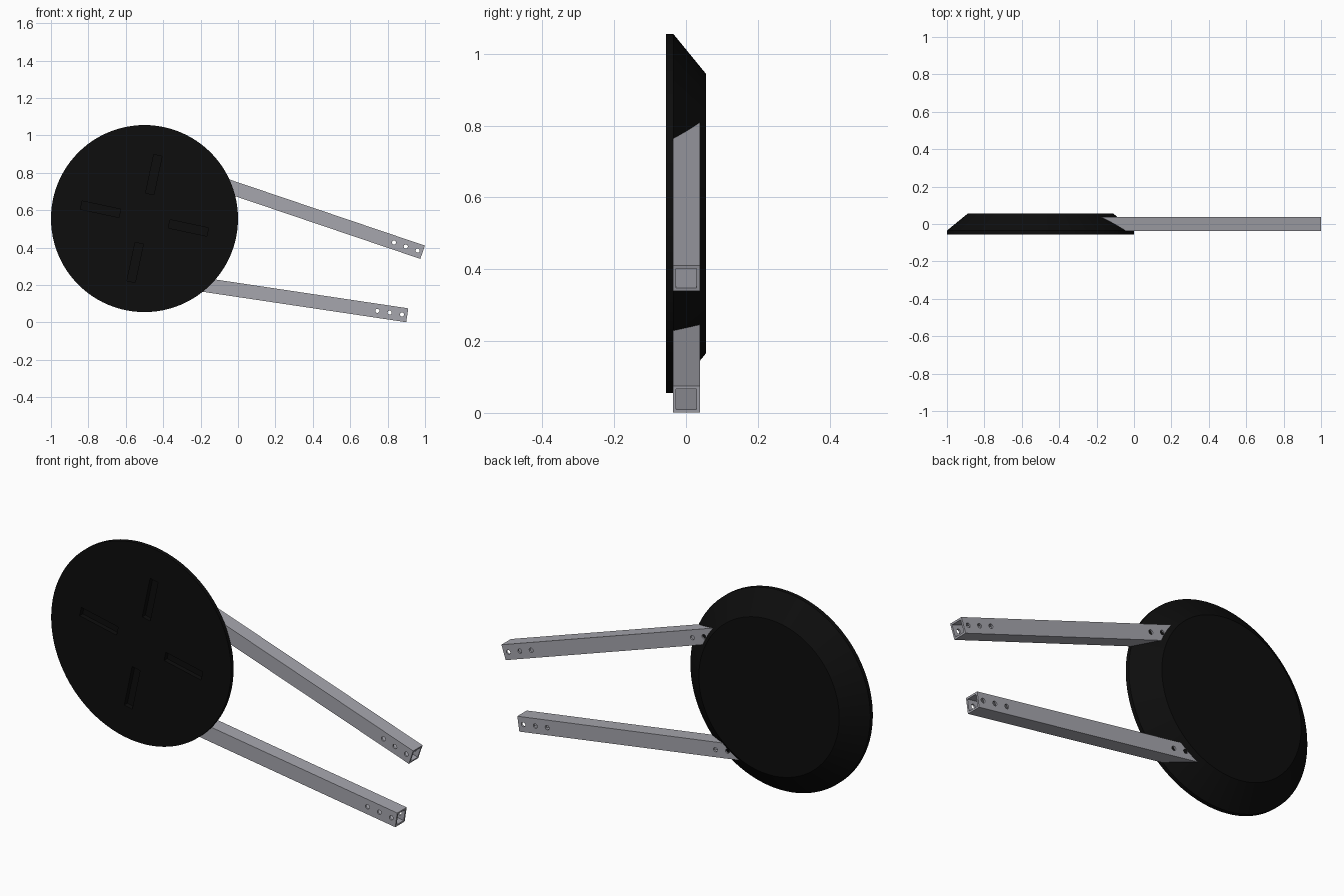
import bpy
import bmesh
from math import cos, sin, radians, pi
from mathutils import Matrix, Vector

cube = bpy.data.objects.get("Cube")
if cube:
    bpy.data.objects.remove(cube, do_unlink=True)


def material(name, color, roughness):
    mat = bpy.data.materials.new(name)
    mat.use_nodes = True
    mat.diffuse_color = color
    node = mat.node_tree.nodes["Principled BSDF"]
    node.inputs["Base Color"].default_value = color
    node.inputs["Roughness"].default_value = roughness
    return mat


BLACK = material("black plastic", (0.004, 0.004, 0.004, 1), 0.6)
GREY = material("grey metal", (0.38, 0.38, 0.42, 1), 0.5)


def new_object(name, bm, mat=None):
    mesh = bpy.data.meshes.new(name)
    bmesh.ops.recalc_face_normals(bm, faces=bm.faces)
    bm.to_mesh(mesh)
    bm.free()
    obj = bpy.data.objects.new(name, mesh)
    bpy.context.collection.objects.link(obj)
    if mat:
        mesh.materials.append(mat)
    return obj


def add_box(bm, size, matrix):
    bmesh.ops.create_cube(bm, size=1, matrix=matrix @ Matrix.Diagonal((*size, 1)))


def cut(obj, bm):
    """Subtract the shapes in bm from obj, then discard the cutter."""
    cutter = new_object("cutter", bm)
    cutter.hide_render = True
    mod = obj.modifiers.new("cut", "BOOLEAN")
    mod.operation = "DIFFERENCE"
    mod.solver = "EXACT"
    mod.object = cutter
    select(obj)
    bpy.ops.object.modifier_apply(modifier=mod.name)
    bpy.data.objects.remove(cutter, do_unlink=True)


def select(obj):
    bpy.ops.object.select_all(action="DESELECT")
    obj.select_set(True)
    bpy.context.view_layer.objects.active = obj


def smooth(obj):
    select(obj)
    bpy.ops.object.shade_smooth_by_angle(angle=radians(30))


# Round plate: a turned profile with a thin rim and a wide chamfer at the back
CENTER = Vector((-0.5, 0, 0.555))
bm = bmesh.new()
profile = [(0, -0.055), (0.5, -0.055), (0.5, -0.035), (0.39, 0.055), (0, 0.055)]
verts = [bm.verts.new((r, y, 0)) for r, y in profile]
edges = [bm.edges.new(pair) for pair in zip(verts, verts[1:])]
bmesh.ops.spin(bm, geom=verts + edges, cent=(0, 0, 0), axis=(0, 1, 0),
               angle=2 * pi, steps=96, use_duplicate=False)
bmesh.ops.remove_doubles(bm, verts=bm.verts, dist=0.0001)
bmesh.ops.translate(bm, verts=bm.verts, vec=CENTER)
disc = new_object("round_plate", bm, BLACK)

# Four shallow radial slots in the front of the plate
bm = bmesh.new()
for i in range(4):
    a = radians(78 + 90 * i)
    place = CENTER + Vector((0.24 * cos(a), -0.055, 0.24 * sin(a)))
    add_box(bm, (0.21, 0.05, 0.045),
            Matrix.Translation(place) @ Matrix.Rotation(-a, 4, "Y"))
cut(disc, bm)
smooth(disc)

# Square tubes, hollow and drilled with three holes at each end
WIDTH, WALL, LENGTH = 0.075, 0.009, 1.27


def tube(name, end_x, end_z, slope):
    bm = bmesh.new()
    middle = Matrix.Translation((-LENGTH / 2, 0, 0))
    add_box(bm, (LENGTH, WIDTH, WIDTH), middle)
    obj = new_object(name, bm, GREY)

    bm = bmesh.new()
    inner = WIDTH - 2 * WALL
    add_box(bm, (LENGTH + 0.1, inner, inner), middle)
    cut(obj, bm)

    bm = bmesh.new()
    for i in range(3):
        offset = 0.028 + 0.067 * i
        for x in (-offset, offset - LENGTH):
            bmesh.ops.create_cone(
                bm, cap_ends=True, segments=24, radius1=0.011, radius2=0.011,
                depth=0.2, matrix=Matrix.Translation((x, 0, 0))
                @ Matrix.Rotation(pi / 2, 4, "X"))
    cut(obj, bm)
    obj.data.transform(Matrix.Translation((end_x, 0.001, end_z))
                       @ Matrix.Rotation(radians(slope), 4, "Y"))
    smooth(obj)


tube("upper_tube", 0.987, 0.375, 18.7)
tube("lower_tube", 0.905, 0.038, 8.5)
